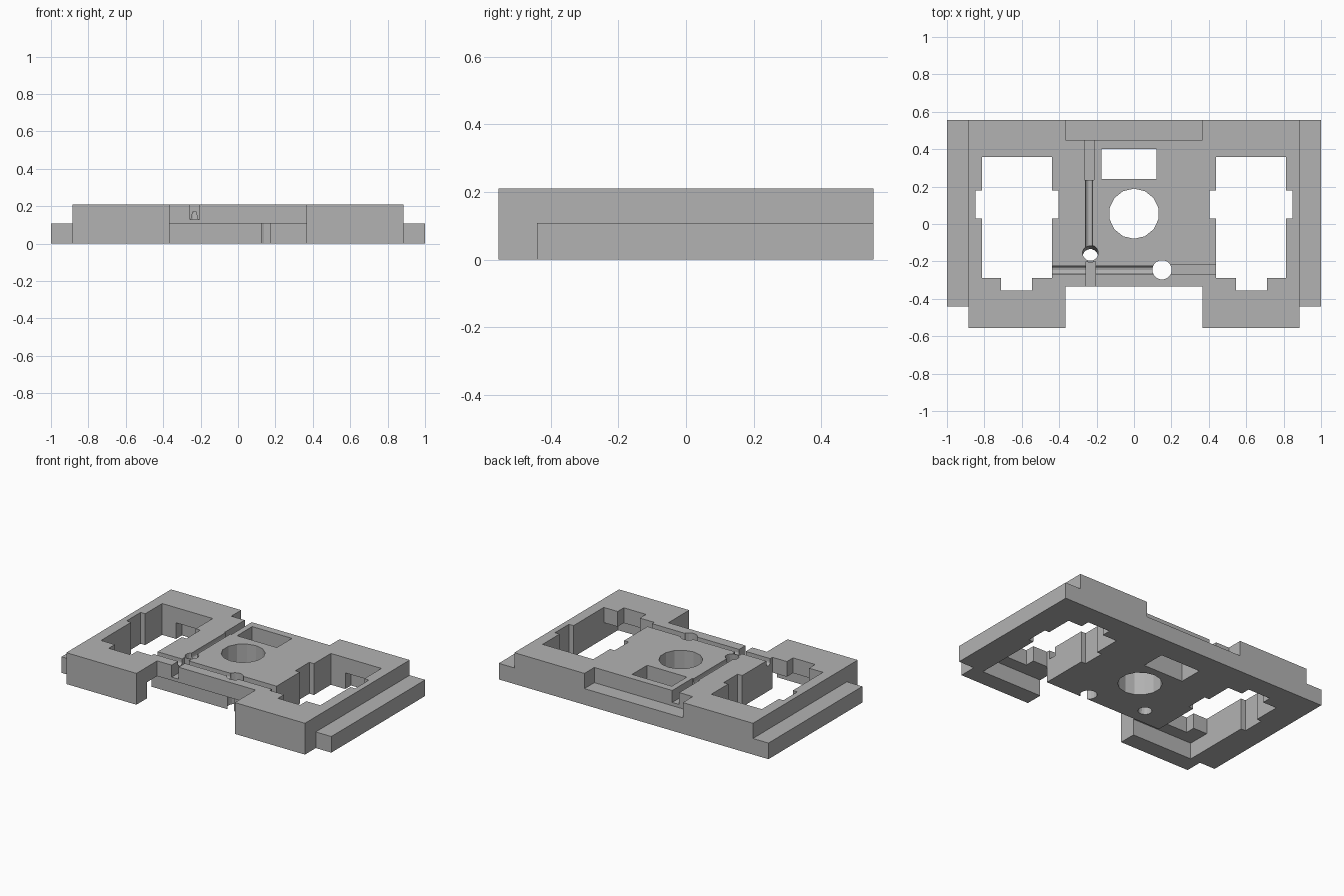
import bpy, bmesh, math
from mathutils import Vector

old = bpy.data.objects.get("Cube")
if old:
    bpy.data.objects.remove(old)

H = 0.21      # full height
STEP = 0.108  # height of ledges and recesses

grey = bpy.data.materials.new("plain grey")
grey.use_nodes = True
colour = (0.45, 0.45, 0.45, 1)
grey.diffuse_color = colour
grey.node_tree.nodes["Principled BSDF"].inputs["Base Color"].default_value = colour


def prism(name, points, offset):
    """Extrude a closed outline along an offset vector."""
    bm = bmesh.new()
    face = bm.faces.new([bm.verts.new(p) for p in points])
    moved = bmesh.ops.extrude_face_region(bm, geom=[face])["geom"]
    bmesh.ops.translate(bm, vec=Vector(offset),
                        verts=[g for g in moved if isinstance(g, bmesh.types.BMVert)])
    bmesh.ops.recalc_face_normals(bm, faces=bm.faces)
    mesh = bpy.data.meshes.new(name)
    bm.to_mesh(mesh)
    bm.free()
    mesh.materials.append(grey)
    ob = bpy.data.objects.new(name, mesh)
    bpy.context.collection.objects.link(ob)
    return ob


# Stepped body, extruded from front to back
half = [(1, 0), (1, STEP), (0.885, STEP), (0.885, H)]
section = half + [(-x, z) for x, z in reversed(half)]
plate = prism("base_plate", [(x, -0.555, z) for x, z in section], (0, 1.11, 0))


def cut(cutter):
    """Subtract a cutter from the plate and remove it."""
    cutter.hide_render = True
    mod = plate.modifiers.new("cut", 'BOOLEAN')
    mod.operation = 'DIFFERENCE'
    mod.solver = 'EXACT'
    mod.object = cutter
    bpy.context.view_layer.objects.active = plate
    bpy.ops.object.modifier_apply(modifier=mod.name)
    bpy.data.objects.remove(cutter)


def cut_box(x0, x1, y0, y1, z0=-0.1, z1=0.4):
    outline = [(x0, y0, z0), (x1, y0, z0), (x1, y1, z0), (x0, y1, z0)]
    cut(prism("box_cutter", outline, (0, 0, z1 - z0)))


def cut_hole(x, y, radius, sides, slant=0):
    ring = [2 * math.pi * (i + 0.5) / sides for i in range(sides)]
    outline = [(x + radius * math.cos(a), y + radius * math.sin(a), -0.1) for a in ring]
    cut(prism("hole_cutter", outline, (0, slant, 0.4)))


# Front notch and rear recess
cut_box(-0.365, 0.365, -0.7, -0.335)
cut_box(-0.365, 0.365, 0.45, 0.7, STEP)

# Mirrored side features
for s in (-1, 1):
    def side_box(a, b, *rest):
        cut_box(min(s * a, s * b), max(s * a, s * b), *rest)
    side_box(0.885, 1.1, -0.7, -0.44)               # shortened ledge
    # Keyed side opening as one cross-shaped outline
    outline = [(0.438, -0.29), (0.545, -0.29), (0.545, -0.355), (0.71, -0.355),
               (0.71, -0.29), (0.813, -0.29), (0.813, 0.03), (0.847, 0.03),
               (0.847, 0.178), (0.813, 0.178), (0.813, 0.358), (0.438, 0.358),
               (0.438, 0.178), (0.404, 0.178), (0.404, 0.03), (0.438, 0.03)]
    cut(prism("opening_cutter", [(s * x, y, -0.1) for x, y in outline], (0, 0, 0.5)))
    side_box(0.545, 0.71, 0.3, 0.42, -0.1, STEP)    # rear underside pocket

# Channel along the underside behind the front wall
cut_box(-0.813, 0.813, -0.44, -0.29, -0.1, STEP)

# Central window and round holes
cut_box(-0.175, 0.12, 0.24, 0.4)
cut_hole(0, 0.055, 0.134, 14)
cut_hole(0.15, -0.245, 0.052, 16)
cut_hole(-0.233, -0.186, 0.042, 16, 0.04)

# Square grooves in the top
cut_box(-0.265, -0.213, 0.235, 0.5, 0.13)
cut_box(-0.257, -0.207, -0.4, -0.2, 0.13)
cut_box(0.15, 0.5, -0.267, -0.217, 0.15)

# Rounded thin grooves in the top
arc = [(0.018 * math.cos(a), H - 0.022 + 0.018 * math.sin(a))
       for a in [math.pi + math.pi * i / 6 for i in range(7)]]
arc = [(-0.018, 0.3)] + arc + [(0.018, 0.3)]
cut(prism("groove_cutter", [(-0.24 + u, -0.17, z) for u, z in arc], (0, 0.45, 0)))
cut(prism("groove_cutter", [(-0.5, -0.246 + 1.15 * u, z) for u, z in arc], (0.65, 0, 0)))
